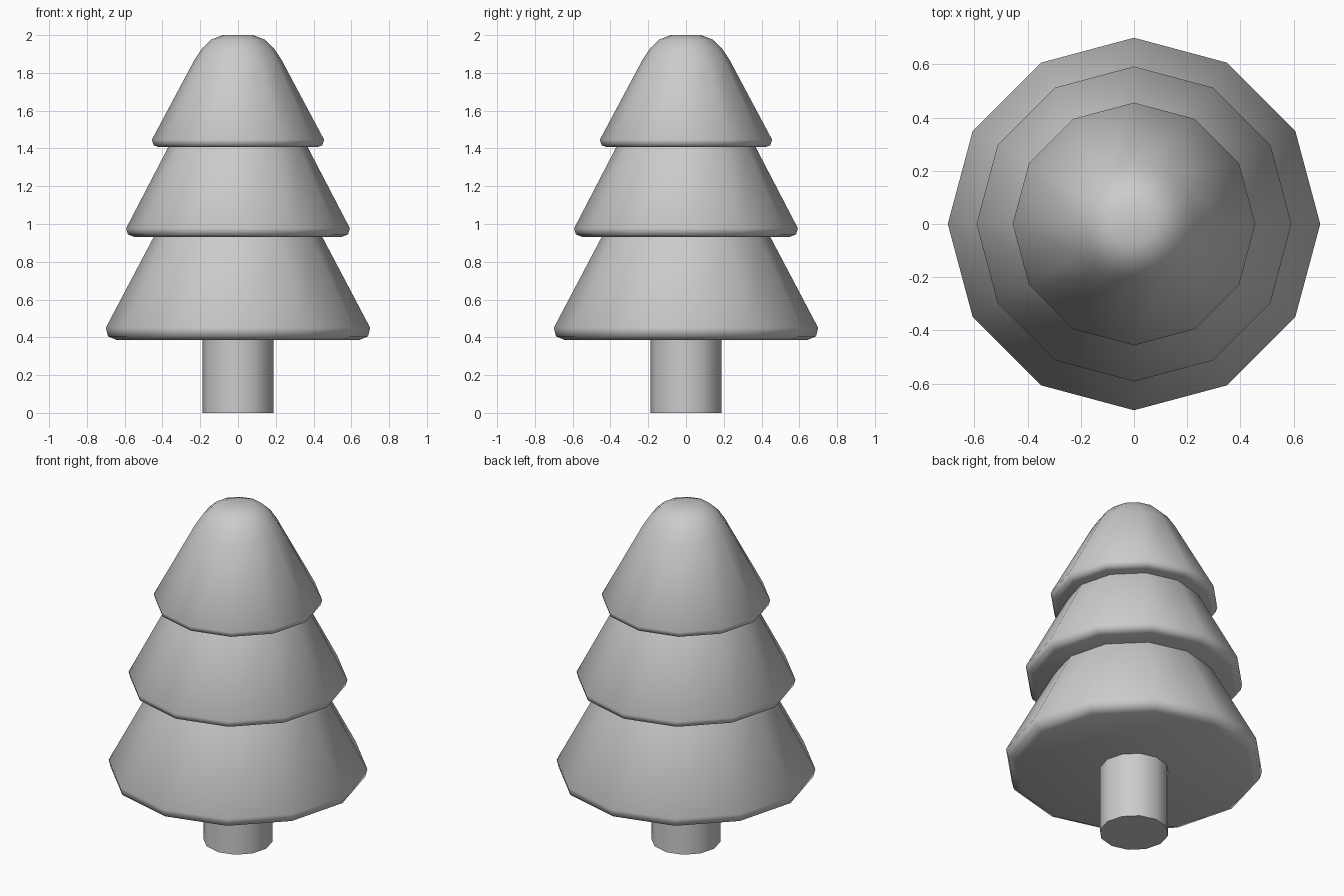
import bpy, bmesh
from math import cos, sin, pi, radians

if "Cube" in bpy.data.objects:
    bpy.data.objects.remove(bpy.data.objects["Cube"])

SIDES = 12


def lathe(name, profile, angle):
    """Revolve an (r, z) profile, bottom to top, into a capped 12-sided solid."""
    bm = bmesh.new()
    rings = [[bm.verts.new((r * cos(2 * pi * i / SIDES), r * sin(2 * pi * i / SIDES), z))
              for i in range(SIDES)] for r, z in profile]
    for low, high in zip(rings, rings[1:]):
        for i in range(SIDES):
            j = (i + 1) % SIDES
            bm.faces.new((low[i], low[j], high[j], high[i]))
    bm.faces.new(rings[0][::-1])
    bm.faces.new(rings[-1])
    mesh = bpy.data.meshes.new(name)
    bm.to_mesh(mesh)
    bm.free()
    obj = bpy.data.objects.new(name, mesh)
    bpy.context.collection.objects.link(obj)
    bpy.ops.object.select_all(action='DESELECT')
    obj.select_set(True)
    bpy.context.view_layer.objects.active = obj
    bpy.ops.object.shade_smooth_by_angle(angle=radians(angle))
    return obj


# Trunk
lathe("trunk", [(0.187, 0), (0.187, 0.40)], 40)

# Foliage tiers, each with a rounded lower rim and tucked under the next
lathe("lower_foliage", [(0.645, 0.387), (0.688, 0.405), (0.70, 0.45),
                        (0.447, 0.93), (0.437, 0.95)], 75)
lathe("middle_foliage", [(0.55, 0.932), (0.583, 0.945), (0.592, 0.978),
                         (0.37, 1.405), (0.36, 1.425)], 75)

# Top tier with a domed tip
lathe("top_foliage", [(0.42, 1.407), (0.447, 1.417), (0.456, 1.446),
                      (0.23, 1.87), (0.19, 1.93), (0.14, 1.977), (0.08, 2.0)], 75)
